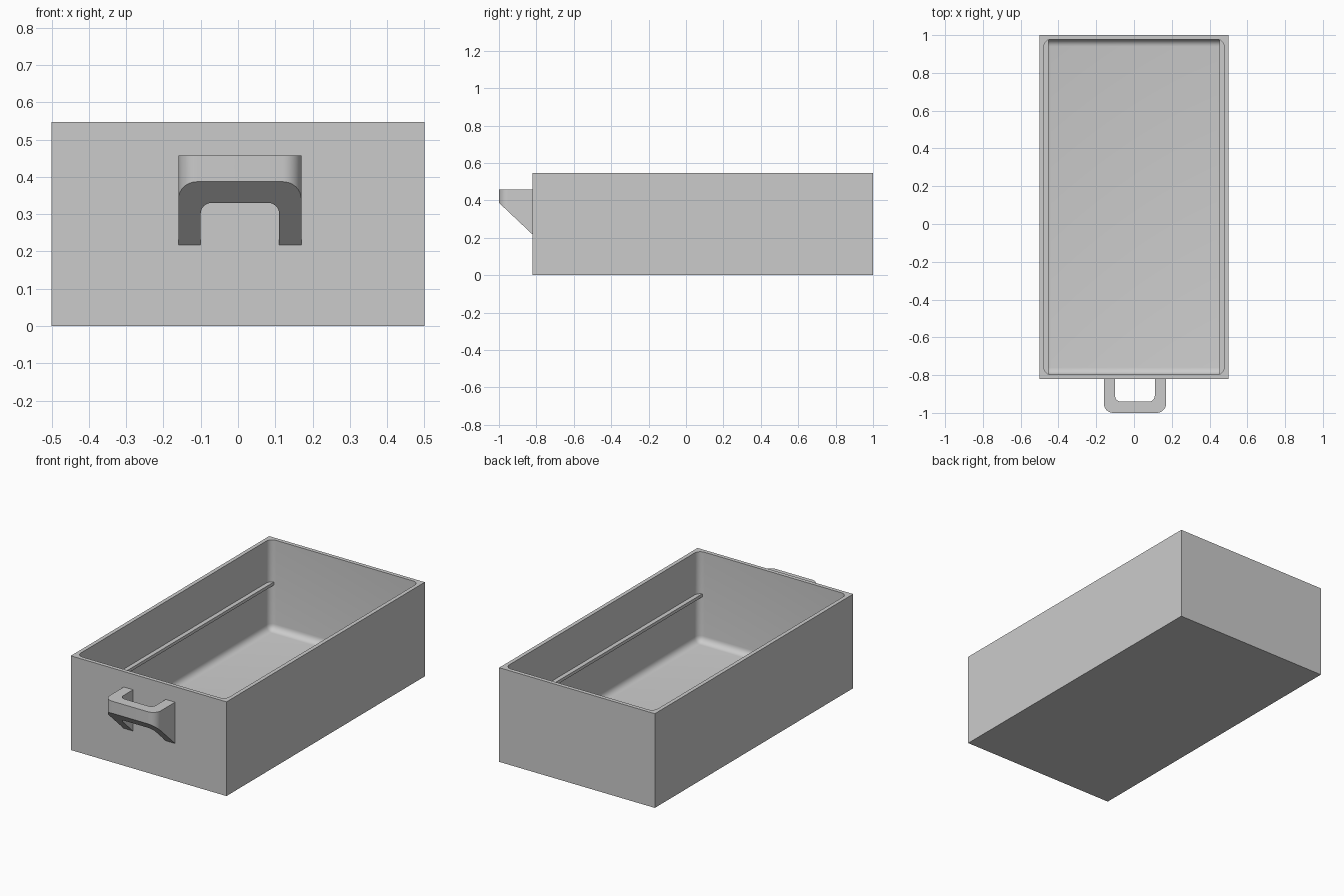
import bpy, bmesh, math
from mathutils import Vector, Matrix

if "Cube" in bpy.data.objects:
    bpy.data.objects.remove(bpy.data.objects["Cube"], do_unlink=True)

grey = bpy.data.materials.new("plain_grey")
grey.use_nodes = True
COLOUR = (0.6, 0.6, 0.6, 1)
grey.diffuse_color = COLOUR
grey.node_tree.nodes["Principled BSDF"].inputs["Base Color"].default_value = COLOUR

WALL, FRONT, BACK, HEIGHT = 0.023, -0.82, 1.0, 0.547


def finish(name, bm):
    bmesh.ops.recalc_face_normals(bm, faces=bm.faces)
    mesh = bpy.data.meshes.new(name)
    bm.to_mesh(mesh)
    bm.free()
    mesh.materials.append(grey)
    obj = bpy.data.objects.new(name, mesh)
    bpy.context.collection.objects.link(obj)
    return obj


def box(name, low, high, radius=0):
    low, high = Vector(low), Vector(high)
    bm = bmesh.new()
    matrix = Matrix.Translation((low + high) / 2) @ Matrix.Diagonal((*(high - low), 1))
    bmesh.ops.create_cube(bm, size=1, matrix=matrix)
    if radius:
        bmesh.ops.bevel(bm, geom=bm.edges[:], offset=radius, segments=6,
                        profile=0.5, affect='EDGES')
    return finish(name, bm)


def smooth(obj):
    bpy.ops.object.select_all(action='DESELECT')
    obj.select_set(True)
    bpy.context.view_layer.objects.active = obj
    bpy.ops.object.shade_smooth_by_angle(angle=math.radians(30))


# Drawer box, hollowed by a rounded block
drawer = box("drawer_box", (-0.5, FRONT, 0), (0.5, BACK, HEIGHT))
cavity = box("cavity_cutter", (-0.5 + WALL, FRONT + WALL, WALL),
             (0.5 - WALL, BACK - WALL, HEIGHT + 0.2), radius=0.037)
cut = drawer.modifiers.new("hollow", 'BOOLEAN')
cut.operation, cut.solver, cut.object = 'DIFFERENCE', 'EXACT', cavity
bpy.context.view_layer.objects.active = drawer
bpy.ops.object.modifier_apply(modifier=cut.name)
bpy.data.objects.remove(cavity, do_unlink=True)
smooth(drawer)

# Thin ledges along both long inner walls
for side, name in ((1, "left_rail"), (-1, "right_rail")):
    xs = sorted((side * 0.452, side * 0.482))
    box(name, (xs[0], FRONT + WALL, 0.285), (xs[1], BACK - WALL, 0.303))


# Pull handle: U-shaped plan with a sloping underside
def rounded_u(half, tip, radius):
    """Points of one U outline from the left foot round to the right foot."""
    points = [(-half, FRONT)]
    for sign, start in ((-1, 180), (1, 270)):
        cx, cy = sign * (half - radius), tip + radius
        for i in range(9):
            a = math.radians(start + 90 * i / 8)
            points.append((cx + radius * math.cos(a), cy + radius * math.sin(a)))
    return points + [(half, FRONT)]


def underside(y):
    return 0.217 + 0.944 * (FRONT - y)


outline = rounded_u(0.165, -1.0, 0.05) + rounded_u(0.105, -0.94, 0.03)[::-1]
bm = bmesh.new()
top = [bm.verts.new((x + 0.005, y, 0.457)) for x, y in outline]
bottom = [bm.verts.new((x + 0.005, y, underside(y))) for x, y in outline]
bm.faces.new(top)
bm.faces.new(bottom[::-1])
for i in range(len(top)):
    j = (i + 1) % len(top)
    bm.faces.new((top[i], bottom[i], bottom[j], top[j]))
smooth(finish("pull_handle", bm))
